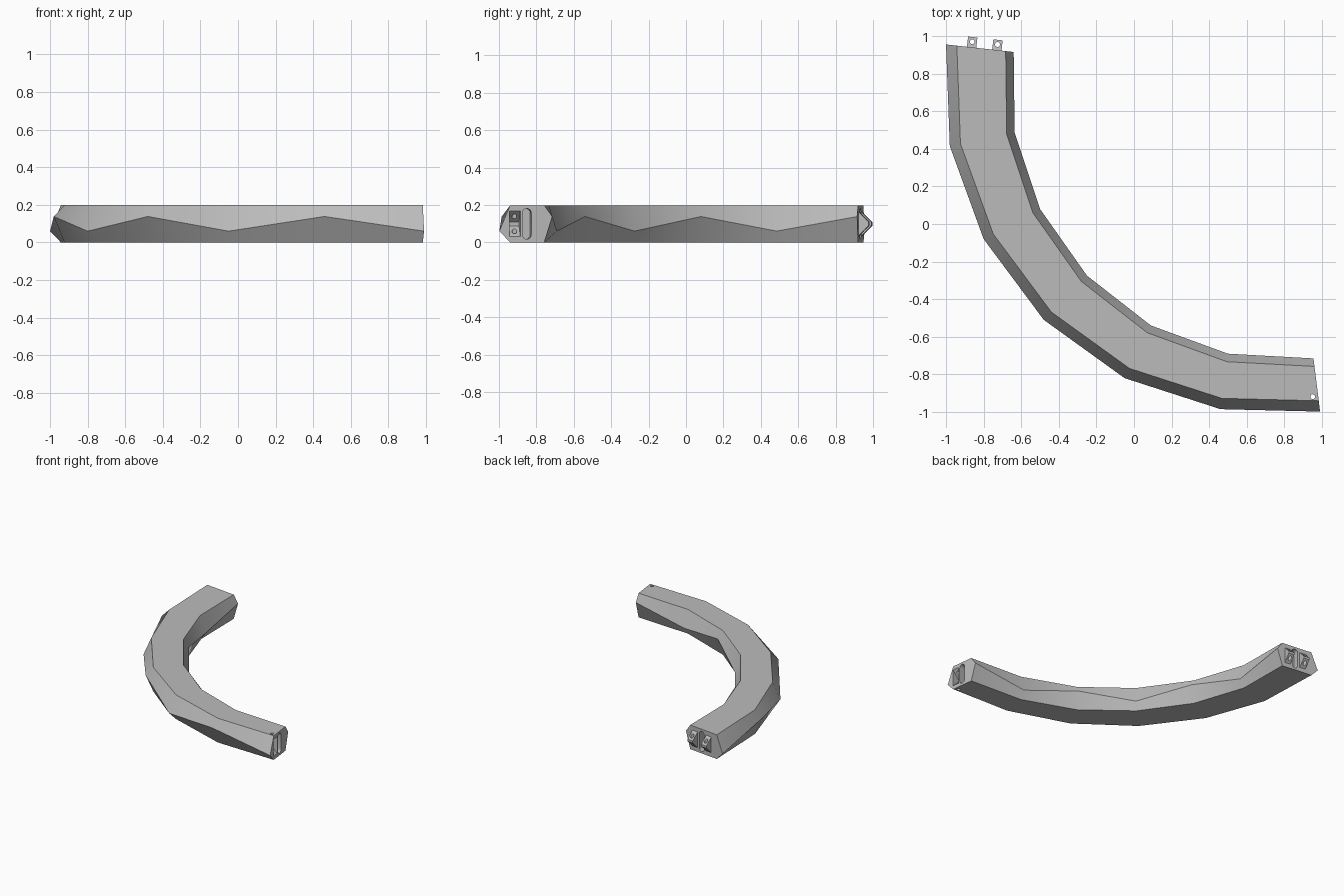
import bpy, bmesh
from math import cos, sin, pi
from mathutils import Vector

cube = bpy.data.objects.get("Cube")
if cube:
    bpy.data.objects.remove(cube)

grey = bpy.data.materials.new("mid grey")
grey.use_nodes = True
grey.diffuse_color = (0.5, 0.5, 0.5, 1)
grey.node_tree.nodes["Principled BSDF"].inputs["Base Color"].default_value = (0.5, 0.5, 0.5, 1)

H = 0.198
UP = Vector((0, 0, 1))


def make_object(name, bm):
    bmesh.ops.recalc_face_normals(bm, faces=bm.faces)
    mesh = bpy.data.meshes.new(name)
    bm.to_mesh(mesh)
    bm.free()
    mesh.materials.append(grey)
    obj = bpy.data.objects.new(name, mesh)
    bpy.context.collection.objects.link(obj)
    return obj


def prism(name, points, direction):
    """Closed solid from a planar outline swept along a direction."""
    bm = bmesh.new()
    face = bm.faces.new([bm.verts.new(p) for p in points])
    swept = bmesh.ops.extrude_face_region(bm, geom=[face])["geom"]
    moved = [v for v in swept if isinstance(v, bmesh.types.BMVert)]
    bmesh.ops.translate(bm, verts=moved, vec=direction)
    return make_object(name, bm)


def cut(target, cutter):
    mod = target.modifiers.new("cut", "BOOLEAN")
    mod.operation = "DIFFERENCE"
    mod.solver = "EXACT"
    mod.object = cutter
    bpy.context.view_layer.objects.active = target
    bpy.ops.object.modifier_apply(modifier=mod.name)
    bpy.data.objects.remove(cutter)


def wedge(name, origin, out, across, width, profile):
    start = origin - across * width / 2
    return prism(name, [start + out * d + UP * z for d, z in profile], across * width)


def bolt_hole(centre, radius):
    ring = [centre + Vector((cos(a), sin(a), 0)) * radius
            for a in (2 * pi * i / 16 for i in range(16))]
    return prism("bolt_hole", [p - UP * 0.1 for p in ring], UP * 0.5)


def slot(origin, out, across, radius=0.024, half=0.058, depth=0.05):
    """Upright round-ended pocket cut into an end face."""
    points = []
    for i in range(18):
        a = pi * (i % 9) / 8 + (pi if i > 8 else 0)
        z = H / 2 + radius * sin(a) + (half if i < 9 else -half)
        points.append(origin + out * 0.02 + across * radius * cos(a) + UP * z)
    return prism("slot", points, -out * (depth + 0.02))


# Curved rail: crest lines along the outer and inner side
outer = [(-1, .955), (-.98, .415), (-.8, -.08), (-.48, -.51), (-.05, -.82), (.46, -.985), (.99, -.998)]
inner = [(-.64, .915), (-.635, .485), (-.5, .08), (-.25, -.275), (.09, -.54), (.5, -.69), (.955, -.715)]
bm = bmesh.new()
rings = []
for i, (o, n) in enumerate(zip(outer, inner)):
    o, n = Vector((*o, 0)), Vector((*n, 0))
    across = (n - o).normalized()
    low, high = (0.06, 0.138) if i % 2 == 0 else (0.138, 0.06)
    o_edge, n_edge = o + across * 0.058, n - across * 0.043
    ring = [o_edge, o + UP * low, o_edge + UP * H,
            n_edge + UP * H, n + UP * high, n_edge]
    rings.append([bm.verts.new(p) for p in ring])
for a, b in zip(rings, rings[1:]):
    for k in range(6):
        j = (k + 1) % 6
        bm.faces.new((a[k], a[j], b[j], b[k]))
bm.faces.new(rings[0])
bm.faces.new(rings[-1])
rail = make_object("curved_rail", bm)


def end_frame(index, outward):
    o, n = Vector((*outer[index], 0)), Vector((*inner[index], 0))
    across = (n - o).normalized()
    out = across.cross(UP)
    return o, across, out if out.dot(outward) > 0 else -out


# Back end: two drilled hooks either side of a slot
o, across, out = end_frame(0, Vector((0, 1, 0)))
hook_profile = [(-0.01, 0.035), (0, 0.035), (0.055, 0.09), (0.055, 0.108), (0, 0.163), (-0.01, 0.163)]
parts = [rail]
for name, distance in (("outer_hook", 0.137), ("inner_hook", 0.272)):
    base = o + across * distance
    hook = wedge(name, base, out, across, 0.05, hook_profile)
    cut(hook, bolt_hole(base + out * 0.03, 0.013))
    parts.append(hook)
cut(rail, slot(o + across * 0.205, out, across))

# Left end: notch that receives a hook, its bolt hole and a slot
o, across, out = end_frame(-1, Vector((1, 0, 0)))
base = o + across * 0.084
notch_profile = [(0.02, 0.03), (0, 0.03), (-0.058, 0.088), (-0.058, 0.11), (0, 0.168), (0.02, 0.168)]
cut(rail, wedge("notch", base, out, across, 0.058, notch_profile))
cut(rail, bolt_hole(base - out * 0.029, 0.013))
cut(rail, slot(o + across * 0.148, out, across))

# Soft shading along the bends, crisp crests
for obj in parts:
    bpy.ops.object.select_all(action="DESELECT")
    obj.select_set(True)
    bpy.context.view_layer.objects.active = obj
    bpy.ops.object.shade_smooth_by_angle(angle=0.52)
